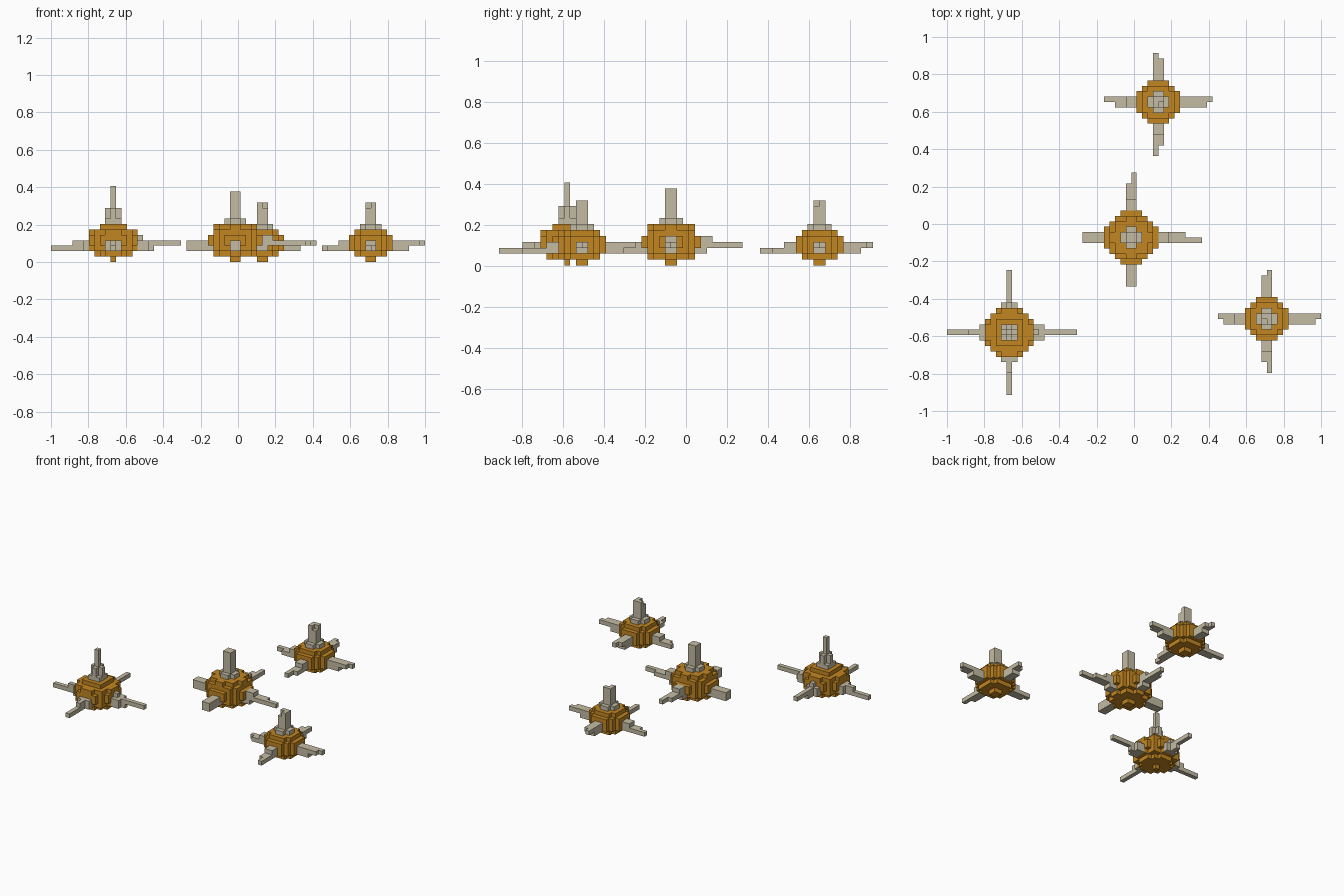
import bpy, bmesh

if "Cube" in bpy.data.objects:
    bpy.data.objects.remove(bpy.data.objects["Cube"])

V = 2 / 69          # size of one block
NX, NY = 34.5, 31.5  # grid centre in blocks


def material(name, rgb):
    m = bpy.data.materials.new(name)
    m.diffuse_color = (*rgb, 1)
    m.use_nodes = True
    m.node_tree.nodes["Principled BSDF"].inputs["Base Color"].default_value = m.diffuse_color
    return m


ORANGE = material("burnt orange", (0.54, 0.24, 0.015))
BONE = material("pale bone", (0.55, 0.50, 0.37))


def box(x0, x1, y0, y1, z0, z1):
    return {(x, y, z) for x in range(x0, x1) for y in range(y0, y1) for z in range(z0, z1)}


def disc(z, r2, odd):
    """Round layer of blocks; odd layers are centred on a block."""
    o = 0 if odd else 0.5
    return {(x, y, z) for x in range(-6, 6) for y in range(-6, 6)
            if (x + o) ** 2 + (y + o) ** 2 <= r2}


def arm(axis, *boxes):
    """Boxes given as (along0, along1, side0, side1, z0, z1)."""
    cells = set().union(*(box(*b) for b in boxes))
    return cells if axis == "x" else {(y, x, z) for x, y, z in cells}


def build(name, cells, solid, origin, mat):
    """Make a mesh from the outside faces of the blocks."""
    bm = bmesh.new()
    verts = {}
    for c in sorted(cells):
        for ax in range(3):
            for s in (0, 1):
                n = list(c)
                n[ax] += 2 * s - 1
                if tuple(n) in solid:
                    continue
                u, w = (ax + 1) % 3, (ax + 2) % 3
                ring = []
                for a, b in ((0, 0), (1, 0), (1, 1), (0, 1)):
                    p = list(c)
                    p[ax] += s
                    p[u] += a
                    p[w] += b
                    p = tuple(p)
                    if p not in verts:
                        verts[p] = bm.verts.new(((p[0] + origin[0] - NX) * V,
                                                 (p[1] + origin[1] - NY) * V, p[2] * V))
                    ring.append(verts[p])
                bm.faces.new(ring if s else ring[::-1])
    me = bpy.data.meshes.new(name)
    bm.to_mesh(me)
    bm.free()
    me.materials.append(mat)
    bpy.context.collection.objects.link(bpy.data.objects.new(name, me))


def spiked_ball(name, origin, layers, odd, spikes):
    body = set().union(*(disc(z, r2, odd) for z, r2 in enumerate(layers)))
    solid = body | spikes
    build(name + "_body", body, solid, origin, ORANGE)
    build(name + "_spikes", spikes - body, solid, origin, BONE)


# Large ball at front left: thin spikes with a wider collar
spikes = box(-1, 2, -1, 2, 7, 8) | box(-1, 2, 0, 1, 8, 10) | box(0, 1, -1, 2, 8, 10)
spikes |= box(0, 1, 0, 1, 7, 14)
for axis, tip, low, collar in (("x", 13, 8, 7), ("y", 12, 8, 6)):
    spikes |= arm(axis, (-11, 0, 0, 1, 2, 3), (-7, 0, 0, 1, 3, 4), (-5, 0, -1, 2, 2, 4))
    spikes |= arm(axis, (0, tip, 0, 1, 3, 4), (0, low, 0, 1, 2, 3),
                  (0, collar, -1, 2, 2, 4), (0, 6, 0, 1, 4, 5))
spiked_ball("left_ball", (11, 11), (0.5, 10.5, 18, 20.5, 20.5, 18, 8), True, spikes)

# Widest ball in the middle: thick spikes
spikes = disc(7, 3, False) | box(-1, 1, -1, 1, 7, 13)
for axis, tip, side in (("x", 13, -1), ("y", 12, 0)):
    spikes |= arm(axis, (-9, 0, -1, 1, 2, 4), (0, 10, -1, 1, 3, 4), (0, 7, -1, 1, 4, 5),
                  (0, 6, -1, 1, 2, 3), (10, tip, side, side + 1, 3, 4))
spiked_ball("middle_ball", (34, 29), (0.6, 13, 20, 23.5, 23.5, 20, 13), False, spikes)

# Two small balls at the back and right, with stepped spike tips
for name, origin, notch, sides, ends in (
        ("back_ball", (39, 54), (0, -1, 10), (0, -1), ((-10, 10, 9), (-10, 9, 8))),
        ("right_ball", (59, 14), (-1, -1, 10), (0, 0), ((-9, 10, 9), (-10, 9, 8)))):
    spikes = disc(6, 3, False) | box(-1, 1, -1, 1, 6, 11)
    spikes.discard(notch)
    for axis, side, (lo, hi, wide) in zip("xy", sides, ends):
        spikes |= arm(axis, (-8, 0, -1, 1, 2, 3), (lo, -8, side, side + 1, 2, 3),
                      (-6, 0, -1, 1, 3, 4), (0, wide, -1, 1, 3, 4),
                      (wide, hi, side, side + 1, 3, 4), (0, 7, -1, 1, 2, 3))
    spiked_ball(name, origin, (0.6, 10, 15.5, 15.5, 15.5, 10), False, spikes)
